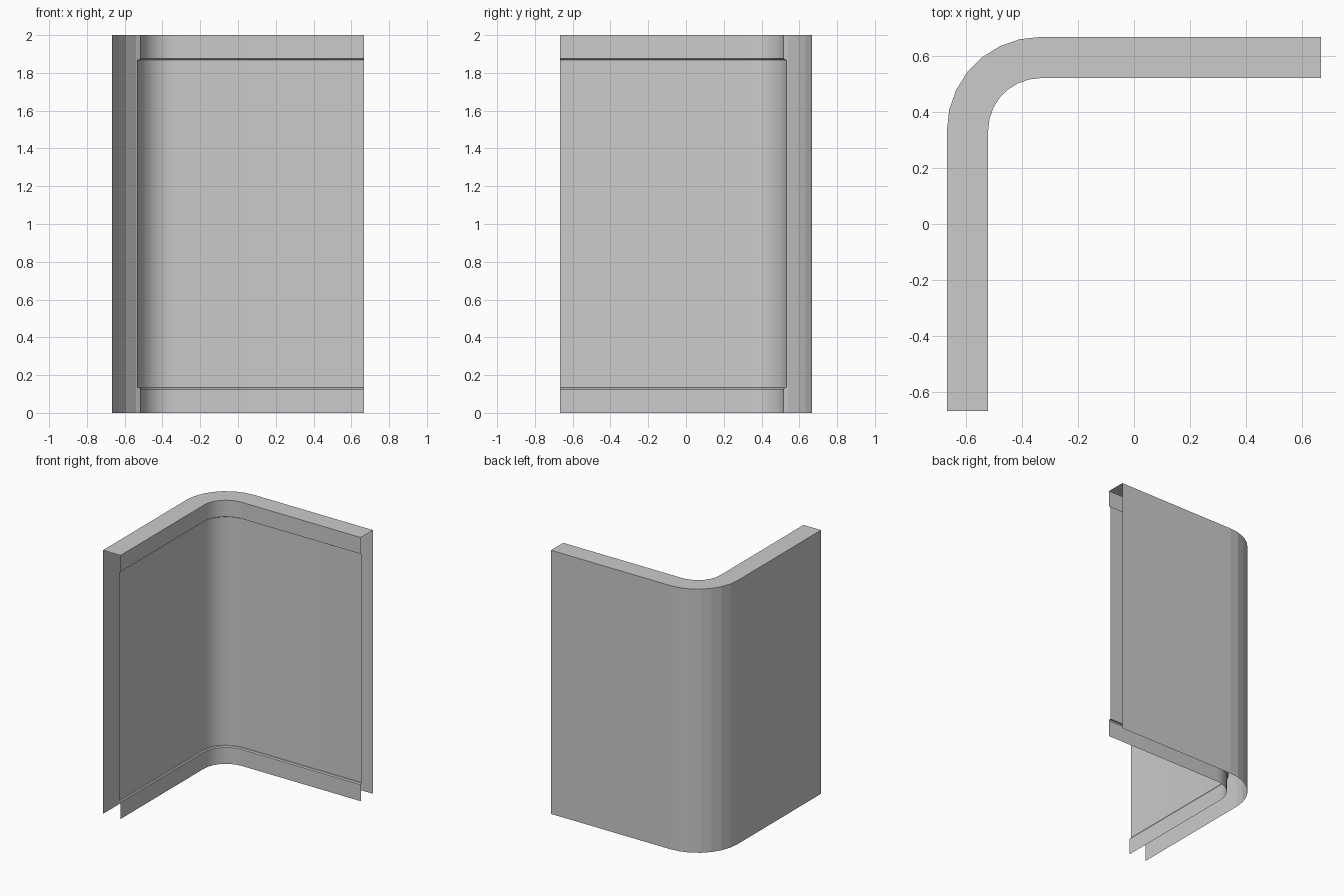
import bpy, bmesh, math

if "Cube" in bpy.data.objects:
    bpy.data.objects.remove(bpy.data.objects["Cube"])

HALF = 2 / 3      # half width of the corner piece
RADIUS = 1 / 3    # outer corner radius
SEGMENTS = 7      # facets around the corner
HEIGHT = 2.0
TRIM, PANEL = 0.147, 0.133   # depth of the trim and panel behind the outer face


def corner_path(depth):
    """L-shaped plan with a rounded corner, offset inwards by depth."""
    r, c = RADIUS - depth, HALF - RADIUS
    path = [(HALF, HALF - depth)]
    for i in range(SEGMENTS + 1):
        a = math.pi / 2 * (1 + i / SEGMENTS)
        path.append((-c + r * math.cos(a), c + r * math.sin(a)))
    path.append((depth - HALF, -HALF))
    return path


def sweep(name, profile, smooth):
    """Sweep (depth, z) points around the corner as an open sheet."""
    bm = bmesh.new()
    rows = [[bm.verts.new((x, y, z)) for x, y in corner_path(d)] for d, z in profile]
    for low, high in zip(rows, rows[1:]):
        for i in range(len(low) - 1):
            bm.faces.new((low[i], low[i + 1], high[i + 1], high[i])).smooth = smooth
    mesh = bpy.data.meshes.new(name)
    bm.to_mesh(mesh)
    bm.free()
    obj = bpy.data.objects.new(name, mesh)
    bpy.context.collection.objects.link(obj)
    if smooth:
        bpy.ops.object.select_all(action='DESELECT')
        obj.select_set(True)
        bpy.context.view_layer.objects.active = obj
        bpy.ops.object.shade_smooth_by_angle(angle=math.radians(30))
    return obj


# Faceted outer wall and flat top; the ends and underside stay open
sweep("outer_wall", [(0, 0), (0, HEIGHT)], False)
sweep("top_cap", [(0, HEIGHT), (TRIM, HEIGHT)], False)

# Inner side: chamfered trims above and below a recessed panel
sweep("top_trim", [(TRIM, HEIGHT), (TRIM, 1.875), (PANEL, 1.867)], True)
sweep("inner_panel", [(PANEL, 1.867), (PANEL, 0.135)], True)
sweep("skirting", [(PANEL, 0.135), (0.141, 0.133), (TRIM, 0.125), (TRIM, 0)], True)
